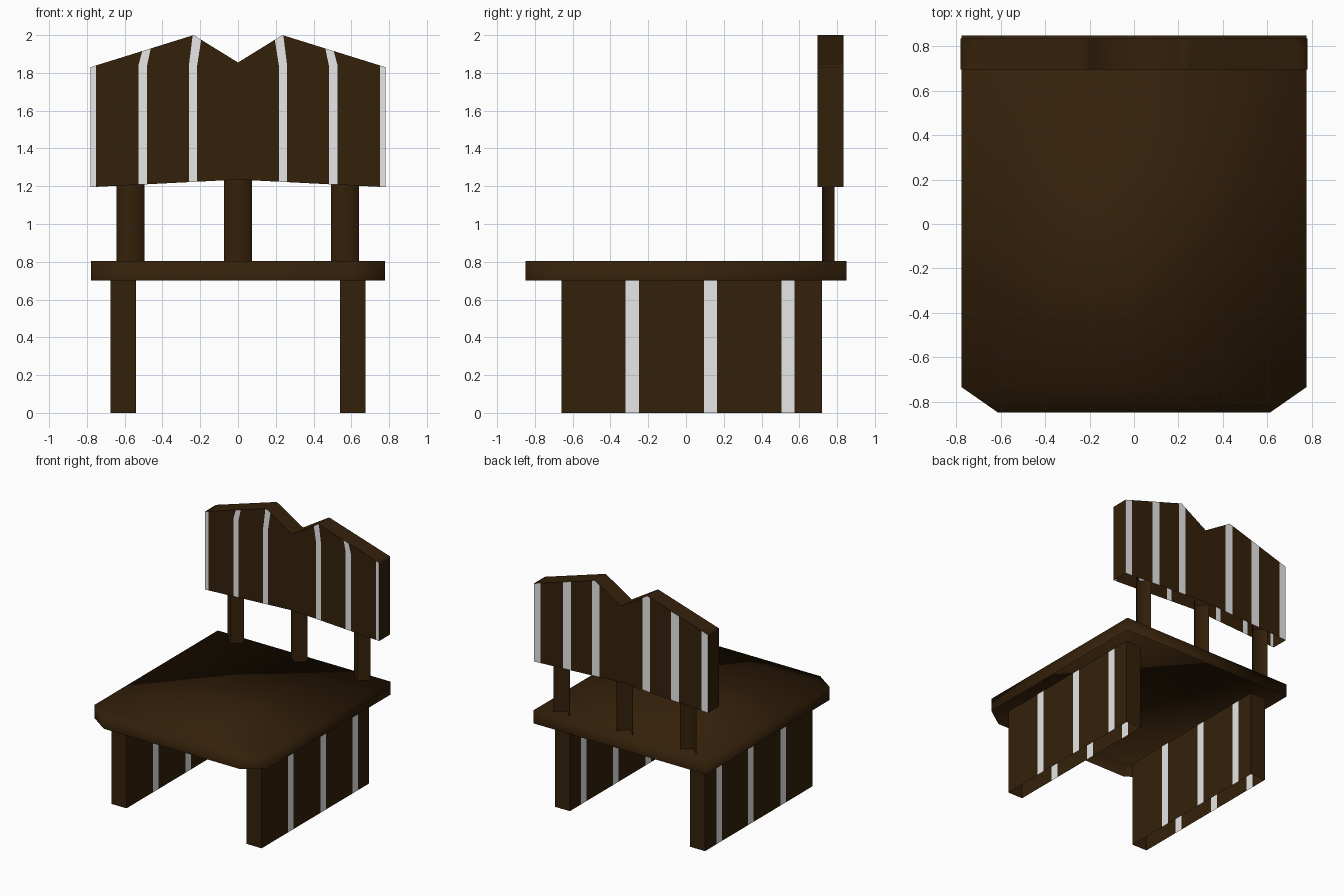
import bpy, bmesh

if "Cube" in bpy.data.objects:
    bpy.data.objects.remove(bpy.data.objects["Cube"])


def material(name, rgb):
    m = bpy.data.materials.new(name)
    m.use_nodes = True
    m.diffuse_color = (*rgb, 1)
    m.node_tree.nodes["Principled BSDF"].inputs["Base Color"].default_value = (*rgb, 1)
    return m


WOOD = material("dark brown wood", (0.034, 0.0145, 0.003))
STRIPE = material("pale grey stripe", (0.8, 0.8, 0.8))


def finish(name, bm):
    mesh = bpy.data.meshes.new(name)
    bm.to_mesh(mesh)
    bm.free()
    mesh.materials.append(WOOD)
    mesh.materials.append(STRIPE)
    ob = bpy.data.objects.new(name, mesh)
    bpy.context.collection.objects.link(ob)
    return ob


def grid_faces(bm, rows, striped=()):
    """Bridge neighbouring vertex rows; columns listed in striped get the stripe colour."""
    for a, b in zip(rows, rows[1:]):
        for i in range(len(a) - 1):
            f = bm.faces.new((a[i], a[i + 1], b[i + 1], b[i]))
            f.material_index = int(i in striped)


# Seat: hollow slab with clipped front corners, open below, soft shading
bm = bmesh.new()
W, D, CUT_X, CUT_Y = 0.777, 0.85, 0.612, -0.735
outline = [(-W, D), (-W, CUT_Y), (-CUT_X, -D), (CUT_X, -D), (W, CUT_Y), (W, D)]
low, high = [[bm.verts.new((x, y, z)) for x, y in outline] for z in (0.7, 0.805)]
bm.faces.new([high[i] for i in (0, 1, 4, 5)])
bm.faces.new([high[i] for i in (1, 2, 3, 4)])
for i in range(6):
    j = (i + 1) % 6
    bm.faces.new((low[i], low[j], high[j], high[i]))
finish("seat", bm).data.shade_smooth()

# Side legs: hollow panels, open below, striped on both broad sides
LEG_Y = [-0.66, -0.32, -0.25, 0.095, 0.165, 0.505, 0.575, 0.72]
for side, s in (("right", -1), ("left", 1)):
    bm = bmesh.new()
    panels = []
    for x in (0.54, 0.675):
        rows = [[bm.verts.new((s * x, y, z)) for y in LEG_Y] for z in (0, 0.7)]
        grid_faces(bm, rows, striped=(1, 3, 5))
        panels.append(rows)
    for i in (0, -1):
        (a, b), (c, d) = panels
        bm.faces.new((a[i], b[i], d[i], c[i]))
    grid_faces(bm, [panels[0][1], panels[1][1]])
    bmesh.ops.recalc_face_normals(bm, faces=bm.faces)
    finish(side + "_leg_panel", bm)

# Back posts: wedge-shaped staves, ridge to the front and hollow towards the rear
for name, cx in (("right", -0.57), ("middle", 0), ("left", 0.567)):
    bm = bmesh.new()
    rows = [[bm.verts.new((cx + dx, y, z))
             for dx, y in ((-0.074, 0.785), (0, 0.72), (0.074, 0.785))] for z in (0.8, 1.26)]
    grid_faces(bm, rows)
    finish(name + "_back_post", bm).data.shade_smooth()

# Backrest: hollow board with a notched top, open below
# each column: front x, front x at the top, rear x
half = [(0.216, 0.195, 0.195), (0.235, 0.235, 0.235), (0.26, 0.24, 0.26),
        (0.481, 0.462, 0.45), (0.527, 0.507, 0.52), (0.752, 0.752, 0.722), (0.782, 0.782, 0.782)]
columns = [tuple(-v for v in c) for c in reversed(half)] + [(0, 0, 0)] + half
STRIPED = (0, 2, 4, 5, 8, 9, 11, 13)


def top_z(x):
    x = abs(x)
    if x < 0.235:
        return 1.855 + 0.145 * x / 0.235
    return 2 - 0.17 * (x - 0.235) / 0.547


def bottom_z(x):
    return 1.235 - 0.04 * abs(x) / 0.782


bm = bmesh.new()
sheets = []
for y, lower, upper in ((0.695, 0, 1), (0.835, 2, 2)):
    rows = [[], [], []]
    for c in columns:
        xl, xu = c[lower], c[upper]
        rows[0].append(bm.verts.new((xl, y, bottom_z(xl))))
        rows[1].append(bm.verts.new((xl, y, min(1.84, top_z(xl) - 0.01))))
        rows[2].append(bm.verts.new((xu, y, top_z(xu))))
    grid_faces(bm, rows, STRIPED)
    sheets.append(rows)
front, rear = sheets
grid_faces(bm, [front[2], rear[2]])
for i in (0, -1):
    for k in (0, 1):
        bm.faces.new((front[k][i], front[k + 1][i], rear[k + 1][i], rear[k][i]))
bmesh.ops.recalc_face_normals(bm, faces=bm.faces)
# soft rim, crisp where it meets the broad faces
for f in bm.faces:
    f.smooth = True
for e in bm.edges:
    if len(e.link_faces) == 2:
        a, b = e.link_faces
        e.smooth = abs(a.normal.y - b.normal.y) < 0.5
finish("backrest", bm)
